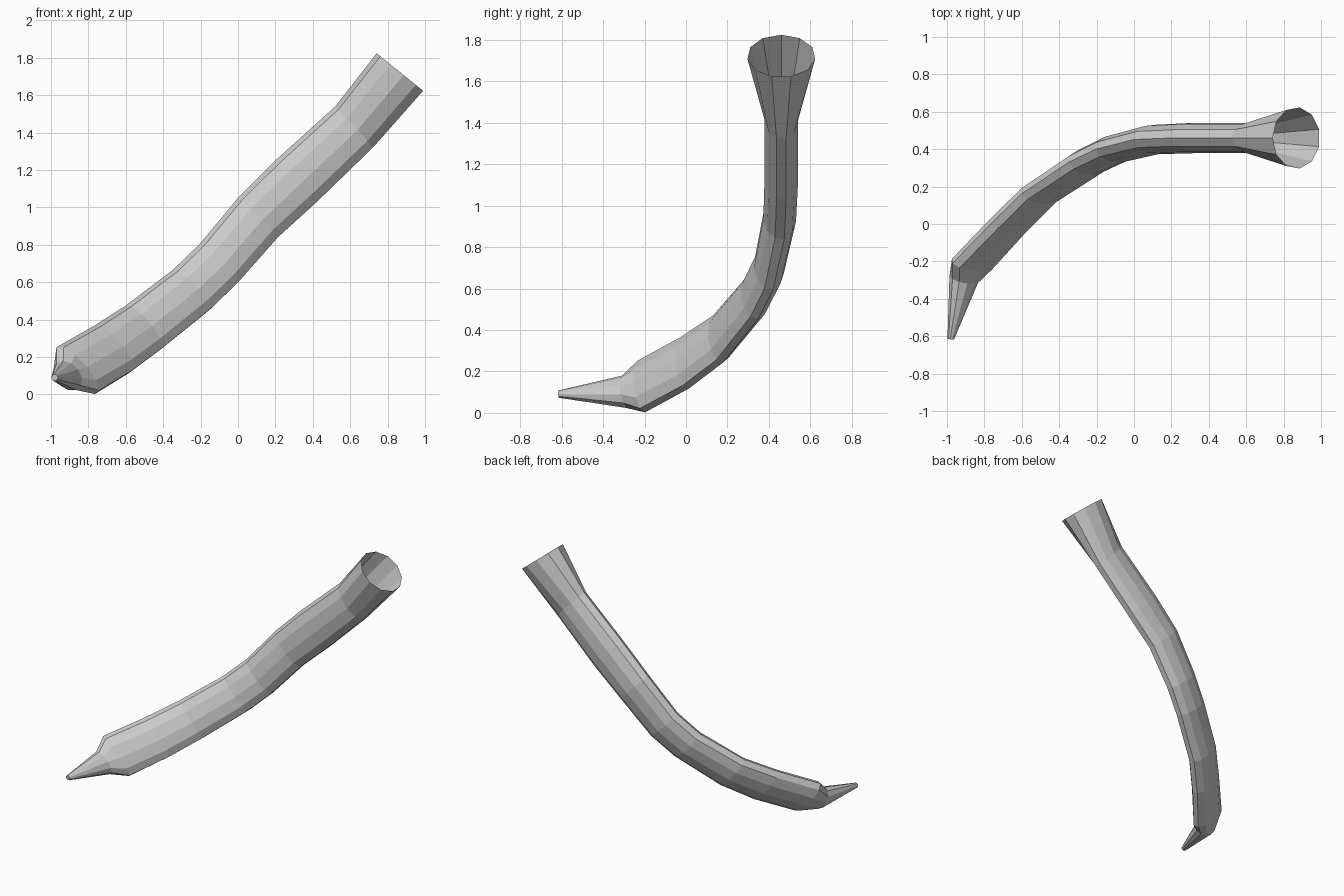
import bpy, bmesh, math
from mathutils import Vector

if "Cube" in bpy.data.objects:
    bpy.data.objects.remove(bpy.data.objects["Cube"])

SIDES = 11
# stations from pointed tip to flared mouth:
# centre x, y, z, wide half-size, thin half-size, tilt of wide axis in xz (degrees)
STATIONS = [
    (-0.98, -0.615, 0.09, 0.018, 0.018, 132),
    (-0.91, -0.295, 0.10, 0.09, 0.07, 132),
    (-0.86, -0.21, 0.13, 0.165, 0.068, 132),
    (-0.665, 0.00, 0.245, 0.16, 0.068, 129),
    (-0.50, 0.162, 0.36, 0.153, 0.068, 131),
    (-0.245, 0.33, 0.56, 0.148, 0.072, 135),
    (-0.10, 0.40, 0.70, 0.148, 0.075, 135),
    (0.11, 0.452, 0.945, 0.153, 0.08, 135),
    (0.315, 0.46, 1.14, 0.16, 0.082, 135),
    (0.625, 0.46, 1.43, 0.152, 0.082, 133),
    (0.868, 0.46, 1.722, 0.163, 0.165, 141),
]

# horn: one lofted tube, open at the mouth
bm = bmesh.new()
centres = [Vector(s[:3]) for s in STATIONS]
rings = []
for i, (x, y, z, wide, thin, tilt) in enumerate(STATIONS):
    a, b = centres[max(i - 1, 0)], centres[min(i + 1, len(centres) - 1)]
    c = centres[i]
    tangent = ((c - a).normalized() + (b - c).normalized()).normalized()
    w = Vector((math.cos(math.radians(tilt)), 0, math.sin(math.radians(tilt))))
    n = tangent.cross(w).normalized()
    ring = []
    for k in range(SIDES):
        t = 2 * math.pi * k / SIDES
        ring.append(bm.verts.new(c + w * wide * math.cos(t) + n * thin * math.sin(t)))
    rings.append(ring)
for r0, r1 in zip(rings, rings[1:]):
    for k in range(SIDES):
        j = (k + 1) % SIDES
        bm.faces.new((r0[k], r0[j], r1[j], r1[k]))

# small cap on the pointed tip
bm.faces.new(list(reversed(rings[0])))

mesh = bpy.data.meshes.new("curved_horn")
bm.to_mesh(mesh)
bm.free()
horn = bpy.data.objects.new("curved_horn", mesh)
bpy.context.collection.objects.link(horn)
